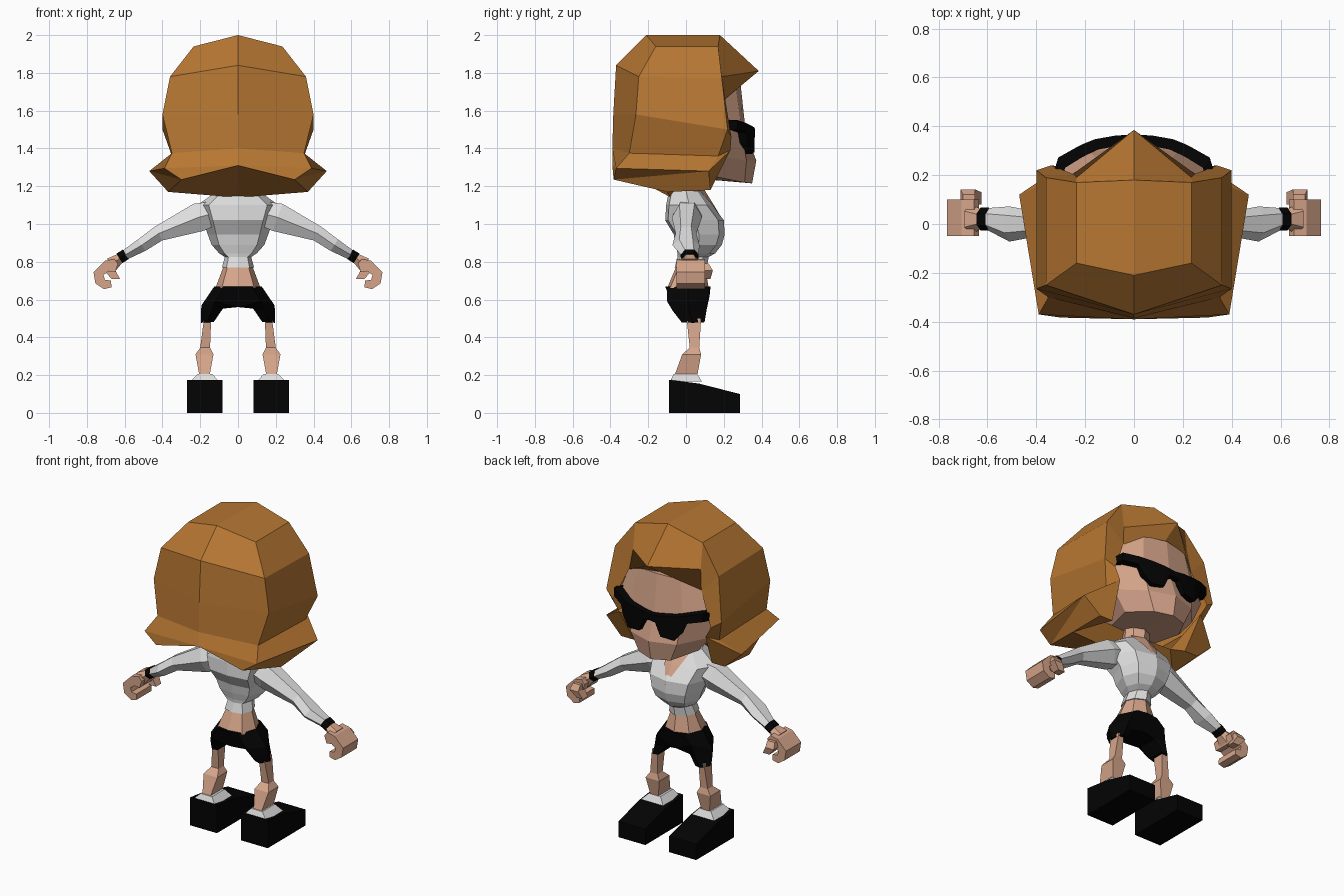
import bpy, bmesh, math

cube = bpy.data.objects.get("Cube")
if cube:
    bpy.data.objects.remove(cube, do_unlink=True)


def material(name, rgb):
    m = bpy.data.materials.new(name)
    m.use_nodes = True
    m.diffuse_color = (*rgb, 1)
    bsdf = m.node_tree.nodes["Principled BSDF"]
    bsdf.inputs["Base Color"].default_value = (*rgb, 1)
    bsdf.inputs["Roughness"].default_value = 0.9
    return m


HAIR = material("ginger_brown", (0.47, 0.183, 0.032))
SKIN = material("skin", (0.67, 0.375, 0.255))
WHITE = material("off_white", (0.73, 0.73, 0.73))
BLACK = material("black", (0.001, 0.001, 0.001))


def build(name, verts, faces, mat):
    """Make the +x half, drop the faces on the centre plane, and mirror it."""
    bm = bmesh.new()
    vs = [bm.verts.new(v) for v in verts]
    for f in faces:
        bm.faces.new([vs[i] for i in f])
    inner = [f for f in bm.faces if all(abs(v.co.x) < 1e-4 for v in f.verts)]
    bmesh.ops.delete(bm, geom=inner, context='FACES')
    geom = bm.verts[:] + bm.edges[:] + bm.faces[:]
    bmesh.ops.mirror(bm, geom=geom, axis='X', merge_dist=0.0005)
    bmesh.ops.remove_doubles(bm, verts=bm.verts[:], dist=0.0005)
    bmesh.ops.recalc_face_normals(bm, faces=bm.faces[:])
    me = bpy.data.meshes.new(name)
    bm.to_mesh(me)
    bm.free()
    me.materials.append(mat)
    ob = bpy.data.objects.new(name, me)
    bpy.context.collection.objects.link(ob)
    return ob


def loft(name, rings, mat):
    """Skin closed rings of equal length, with end caps."""
    n = len(rings[0])
    verts = [p for r in rings for p in r]
    faces = [(k * n + i, k * n + (i + 1) % n, (k + 1) * n + (i + 1) % n, (k + 1) * n + i)
             for k in range(len(rings) - 1) for i in range(n)]
    faces += [tuple(range(n)), tuple(range(len(verts) - n, len(verts)))]
    return build(name, verts, faces, mat)


def oval(z, w, yb, yf):
    """Half cross-section of the body, from front centre to back centre."""
    return [(0, yf, z), (w * .72, yf - .03, z), (w, (yb + yf) / 2, z),
            (w * .72, yb + .015, z), (0, yb, z)]


def box(z, x0, x1, y0, y1):
    return [(x0, y0, z), (x1, y0, z), (x1, y1, z), (x0, y1, z)]


def tube(name, path, mat):
    """Six-sided limb through (x, y, z, radius_y, radius_z) stations."""
    rings = []
    for i, (x, y, z, ry, rz) in enumerate(path):
        a, b = path[max(i - 1, 0)], path[min(i + 1, len(path) - 1)]
        dx, dz = b[0] - a[0], b[2] - a[2]
        d = math.hypot(dx, dz)
        rings.append([(x - dz / d * rz * math.sin(t), y + ry * math.cos(t),
                       z + dx / d * rz * math.sin(t))
                      for t in (math.pi * k / 3 for k in range(6))])
    return loft(name, rings, mat)


# Hair: three columns running from the crown down to the flared hem
back = [(0, -.21, 2.0), (0, -.37, 1.84), (0, -.385, 1.58),
        (0, -.39, 1.40), (0, -.39, 1.31), (0, -.08, 1.14)]
corner = [(.235, -.16, 1.94), (.36, -.25, 1.78), (.40, -.265, 1.58),
          (.35, -.30, 1.375), (.39, -.37, 1.295), (.37, -.10, 1.17)]
side = [(.235, .17, 1.94), (.36, .19, 1.77), (.40, .22, 1.50),
        (.35, .17, 1.36), (.47, .12, 1.28), (.36, .13, 1.18)]
# Crown, fringe tip, hairline and front locks, then the inside of the hem
front = [(0, .18, 2.0), (0, .385, 1.81), (0, .20, 1.69), (.34, .24, 1.46),
         (.30, .235, 1.39), (.27, .13, 1.18), (0, .0, 1.24), (.27, .0, 1.25),
         (.235, .19, 1.78), (.25, .205, 1.66), (.30, -.383, 1.235)]
faces = [(c + r, c + r + 1, c + r + 7, c + r + 6) for c in (0, 6) for r in range(4)]
faces += [(0, 6, 12, 18),                                    # crown
          (4, 10, 28), (10, 16, 28),                         # back hem
          (4, 28, 11, 5), (28, 16, 17, 11),
          (18, 12, 26, 19), (12, 13, 26),                    # fringe top
          (19, 26, 27, 20), (26, 13, 27), (13, 14, 21, 27),  # hairline
          (14, 15, 22, 21), (15, 16, 22), (16, 17, 23, 22),  # front locks
          (22, 23, 25), (23, 17, 11, 25), (11, 5, 24, 25)]   # underside
build("hair", back + corner + side + front, faces, HAIR)

# Head and neck
loft("head", [
    [(0, .29, 1.73), (.15, .265, 1.72), (.25, .18, 1.70), (.25, -.1, 1.70), (0, -.1, 1.72)],
    [(0, .315, 1.50), (.18, .295, 1.50), (.33, .20, 1.48), (.33, -.1, 1.48), (0, -.1, 1.48)],
    [(0, .372, 1.335), (.16, .32, 1.335), (.29, .17, 1.36), (.29, -.1, 1.36), (0, -.1, 1.36)],
    [(0, .35, 1.215), (.11, .31, 1.22), (.20, .16, 1.25), (.15, -.05, 1.25), (0, -.05, 1.25)],
], SKIN)
loft("neck", [oval(1.30, .08, -.05, .10), oval(1.10, .085, -.06, .09)], SKIN)

# Sunglasses: one wrapped strip, deep at the lenses
strip = [(0, .352, 1.465, 1.50), (.04, .352, 1.46, 1.505), (.075, .35, 1.38, 1.51),
         (.16, .335, 1.37, 1.52), (.21, .315, 1.43, 1.53), (.23, .305, 1.485, 1.535),
         (.31, .26, 1.50, 1.55), (.325, .21, 1.495, 1.54)]
loft("sunglasses", [[(x, y + .012, zb), (x, y + .012, zt), (x * .91, y - .03, zt),
                     (x * .91, y - .03, zb)] for x, y, zb, zt in strip], BLACK)

# Torso: sloping yoke, bust and flared hem
loft("shirt", [oval(1.175, .11, -.09, .09), oval(1.10, .215, -.105, .14),
               oval(1.02, .185, -.11, .20), oval(.945, .16, -.065, .205),
               oval(.89, .14, -.055, .19), oval(.845, .10, -.045, .155),
               oval(.825, .07, -.045, .12), oval(.77, .085, -.06, .11)], WHITE)
build("neckline", [(0, .098, 1.18), (.084, .068, 1.18), (.05, .14, 1.10),
                   (0, .148, 1.10), (0, .207, 1.0)],
      [(0, 1, 2, 3), (3, 2, 4)], SKIN)
loft("midriff", [oval(.78, .075, -.05, .10), oval(.66, .12, -.10, .12)], SKIN)

# Shorts: hips splitting into two legs
loft("shorts", [
    [(0, .13, .67), (.07, .12, .67), (.125, .01, .67), (.07, -.10, .67), (0, -.11, .67)],
    [(0, .10, .56), (.12, .125, .62), (.193, .01, .57), (.12, -.10, .59), (0, -.07, .56)],
    [(.08, .085, .552), (.14, .11, .55), (.197, .02, .53), (.14, -.07, .54),
     (.08, -.04, .552)],
    [(.128, .092, .482), (.165, .098, .48), (.197, .04, .477), (.165, -.022, .478),
     (.128, -.015, .482)],
], BLACK)

# Legs, socks and shoes
loft("legs", [box(.50, .142, .18, .003, .08), box(.345, .148, .20, .02, .07),
              box(.31, .13, .225, -.02, .08), box(.20, .15, .205, -.06, .06)], SKIN)
loft("socks", [box(.205, .135, .215, -.065, .06), box(.165, .10, .255, -.085, .085)], WHITE)
shoe = [(-.09, 0), (.285, 0), (.285, .10), (.07, .155), (-.09, .175)]
loft("shoes", [[(x, y, z) for y, z in shoe] for x in (.083, .27)], BLACK)

# Arms
tube("sleeves", [(.10, .01, 1.065, .07, .07), (.21, .005, 1.035, .08, .088),
                 (.42, 0, .95, .055, .048), (.51, 0, .888, .072, .042),
                 (.60, .02, .835, .045, .03)], WHITE)
tube("wristbands", [(.593, .02, .84, .047, .034), (.628, .02, .818, .047, .034)], BLACK)
tube("wrists", [(.62, .02, .823, .036, .028), (.67, .02, .785, .065, .045)], SKIN)

# Curled hands: a C-shaped profile across the fingers
curl = [(.635, .79), (.655, .815), (.705, .805), (.765, .745), (.755, .685), (.71, .655),
        (.67, .665), (.672, .70), (.705, .705), (.712, .73), (.685, .75), (.65, .745)]
loft("hands", [[(x, y, z) for x, z in curl] for y in (-.05, .10)], SKIN)
loft("thumbs", [box(.79, .65, .70, .07, .12), box(.755, .65, .71, .08, .142),
                box(.71, .625, .67, .08, .13)], SKIN)
